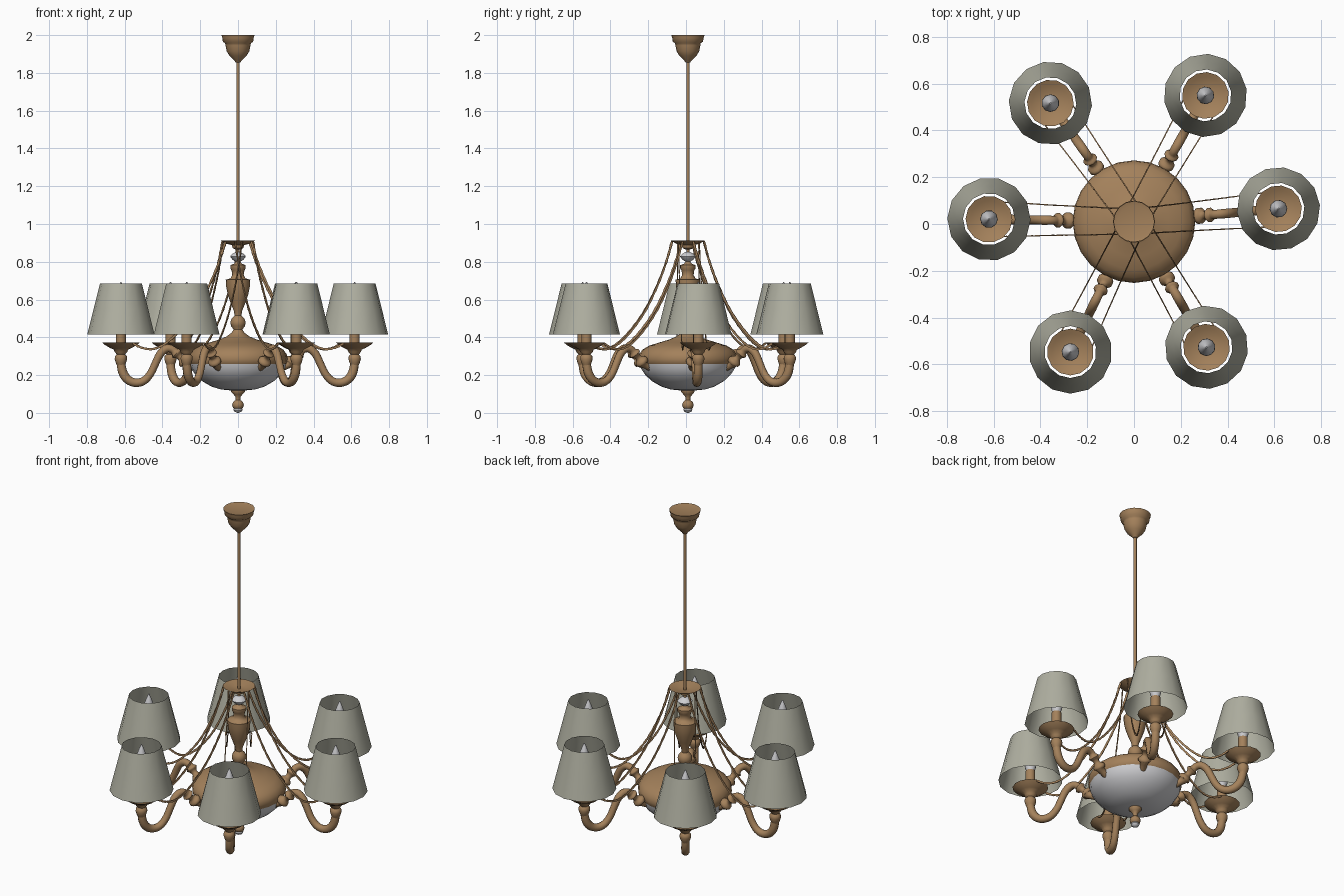
import bpy, math
from mathutils import Matrix, Vector

CY = 0.01            # the lamp axis sits slightly behind centre
R = 0.62             # distance of each lamp from the axis
ANGLES = [5.1, 60.5, 125.2, 179, 244, 300]


def material(name, rgb):
    m = bpy.data.materials.new(name)
    m.diffuse_color = (*rgb, 1)
    return m


BRASS = material("antique brass", (0.37, 0.22, 0.105))
FABRIC = material("grey fabric", (0.43, 0.43, 0.355))
GLASS = material("white glass", (0.62, 0.62, 0.64))


def make(name, verts, faces, mat, matrix=None, angle=50):
    me = bpy.data.meshes.new(name)
    me.from_pydata(verts, [], faces)
    me.materials.append(mat)
    ob = bpy.data.objects.new(name, me)
    bpy.context.collection.objects.link(ob)
    ob.matrix_world = matrix or Matrix.Translation((0, CY, 0))
    bpy.ops.object.select_all(action='DESELECT')
    ob.select_set(True)
    bpy.context.view_layer.objects.active = ob
    bpy.ops.object.shade_smooth_by_angle(angle=math.radians(angle))
    return ob


def skin(rings, n, caps):
    """Quads between successive rings of n vertices, with optional end caps."""
    faces = [(i * n + j, i * n + (j + 1) % n, (i + 1) * n + (j + 1) % n, (i + 1) * n + j)
             for i in range(rings - 1) for j in range(n)]
    if caps:
        faces += [tuple(reversed(range(n))), tuple((rings - 1) * n + j for j in range(n))]
    return faces


def lathe(name, profile, mat, n=16, matrix=None, caps=True, angle=50):
    """Revolve (radius, z) points, listed bottom to top."""
    verts = [(r * math.cos(2 * math.pi * j / n), r * math.sin(2 * math.pi * j / n), z)
             for r, z in profile for j in range(n)]
    return make(name, verts, skin(len(profile), n, caps), mat, matrix, angle)


def spline(pts, steps):
    """Smooth Catmull-Rom path through the points."""
    p = [Vector(q) for q in pts]
    p = [2 * p[0] - p[1]] + p + [2 * p[-1] - p[-2]]
    out = []
    for i in range(1, len(p) - 2):
        a, b, c, d = p[i - 1:i + 3]
        for s in range(steps):
            t = s / steps
            out.append(0.5 * (2 * b + (c - a) * t + (2 * a - 5 * b + 4 * c - d) * t ** 2
                              + (3 * b - a - 3 * c + d) * t ** 3))
    return out + [p[-2]]


def sweep(name, path, mat, n, width, height, matrix):
    """Sweep an oval along a path of (point, scale); width is level, height is upright."""
    verts = []
    for i, (pt, s) in enumerate(path):
        t = (path[min(i + 1, len(path) - 1)][0] - path[max(i - 1, 0)][0]).normalized()
        side = Vector((-t.y, t.x, 0)) if abs(t.y) > 1e-6 else Vector((0, 1, 0))
        side.normalize()
        if side.y < 0:
            side = -side
        up = t.cross(side)
        for j in range(n):
            a = 2 * math.pi * (j + 0.5) / n
            verts.append(pt + side * (math.cos(a) * width * s) + up * (math.sin(a) * height * s))
    return make(name, verts, skin(len(path), n, True), mat, matrix)


# central body
lathe("ceiling_canopy", [(0.012, 1.855), (0.022, 1.868), (0.045, 1.89), (0.06, 1.915), (0.066, 1.945),
      (0.068, 1.957), (0.08, 1.965), (0.083, 1.985), (0.088, 2.0), (0.07, 1.995)], BRASS)
lathe("hanging_rod", [(0.009, 0.72), (0.009, 1.87)], BRASS, 10)
lathe("chain_dish", [(0.012, 0.865), (0.028, 0.872), (0.032, 0.888), (0.06, 0.895), (0.09, 0.912),
      (0.075, 0.91), (0.035, 0.898), (0.01, 0.896)], BRASS)
lathe("glass_disc", [(0.012, 0.80), (0.03, 0.812), (0.042, 0.828), (0.03, 0.842), (0.012, 0.852)], GLASS)
lathe("column_vase", [(0.02, 0.40), (0.022, 0.44), (0.037, 0.46), (0.041, 0.48), (0.034, 0.50), (0.018, 0.515),
      (0.022, 0.54), (0.04, 0.585), (0.055, 0.63), (0.063, 0.67), (0.065, 0.705), (0.04, 0.712),
      (0.03, 0.73), (0.034, 0.755), (0.041, 0.765), (0.041, 0.782), (0.02, 0.79), (0.012, 0.802)], BRASS)
lathe("body_dome", [(0.245, 0.25), (0.257, 0.262), (0.262, 0.285), (0.258, 0.31), (0.24, 0.335), (0.205, 0.356),
      (0.15, 0.373), (0.10, 0.388), (0.06, 0.405), (0.033, 0.425), (0.022, 0.445)], BRASS, 24, caps=False)
lathe("glass_bowl", [(0.03, 0.118), (0.09, 0.124), (0.14, 0.139), (0.19, 0.168), (0.225, 0.20),
      (0.248, 0.235), (0.254, 0.262)], GLASS, 24)
lathe("bottom_finial", [(0.012, 0.018), (0.026, 0.026), (0.031, 0.042), (0.026, 0.057), (0.013, 0.068),
      (0.014, 0.085), (0.024, 0.098), (0.036, 0.112), (0.036, 0.122)], BRASS, 12)
lathe("finial_tip", [(0.004, 0.0), (0.018, 0.006), (0.024, 0.016), (0.02, 0.026)], GLASS, 12)

# arm path as (distance, height, tube radius), with turned beads near the body
ARM = [(0.62, 0.295, 0.02), (0.618, 0.25, 0.023), (0.605, 0.203, 0.024), (0.575, 0.17, 0.023),
       (0.535, 0.159, 0.022), (0.495, 0.172, 0.021), (0.462, 0.21, 0.02), (0.438, 0.26, 0.02),
       (0.412, 0.312, 0.021), (0.38, 0.34, 0.021), (0.35, 0.338, 0.02), (0.335, 0.325, 0.021),
       (0.325, 0.315, 0.032), (0.314, 0.303, 0.02), (0.30, 0.289, 0.018), (0.288, 0.277, 0.034),
       (0.276, 0.266, 0.034), (0.268, 0.258, 0.022), (0.22, 0.235, 0.02)]
arm_path = [(Vector((q.x, 0, q.y)), q.z) for q in spline(ARM, 3)]

for a in ANGLES:
    place = Matrix.Translation((0, CY, 0)) @ Matrix.Rotation(math.radians(a), 4, 'Z')
    lamp = place @ Matrix.Translation((R, 0, 0))
    sweep("arm", arm_path, BRASS, 10, 1, 1, place)
    # turned cup, drip plate and candle tube
    lathe("lamp_cup", [(0.02, 0.25), (0.027, 0.265), (0.033, 0.285), (0.031, 0.30), (0.022, 0.31),
          (0.033, 0.322), (0.038, 0.335), (0.06, 0.345), (0.085, 0.36), (0.1, 0.373),
          (0.08, 0.364), (0.05, 0.352), (0.027, 0.35), (0.027, 0.48)], BRASS, 14, lamp)
    lathe("bulb", [(0.018, 0.47), (0.03, 0.50), (0.038, 0.54), (0.037, 0.58), (0.027, 0.63),
          (0.012, 0.67), (0.003, 0.692)], GLASS, 10, lamp)
    lathe("lamp_shade", [(0.178, 0.415), (0.1445, 0.55), (0.111, 0.685)], FABRIC, 14, lamp, caps=False)
    # pair of sagging chains, flat in section, from the dish to the drip plate
    for s in (-1, 1):
        pts = [(0.065, 0.056 * s, 0.908), (0.10, 0.056 * s, 0.80), (0.15, 0.058 * s, 0.68),
               (0.22, 0.06 * s, 0.55), (0.30, 0.063 * s, 0.445), (0.38, 0.066 * s, 0.37),
               (0.45, 0.069 * s, 0.338), (0.51, 0.071 * s, 0.345), (0.555, 0.073 * s, 0.368)]
        chain = [(p, 1.0 if i % 2 else 0.75) for i, p in enumerate(spline(pts, 5))]
        sweep("chain", chain, BRASS, 4, 0.004, 0.009, place)
